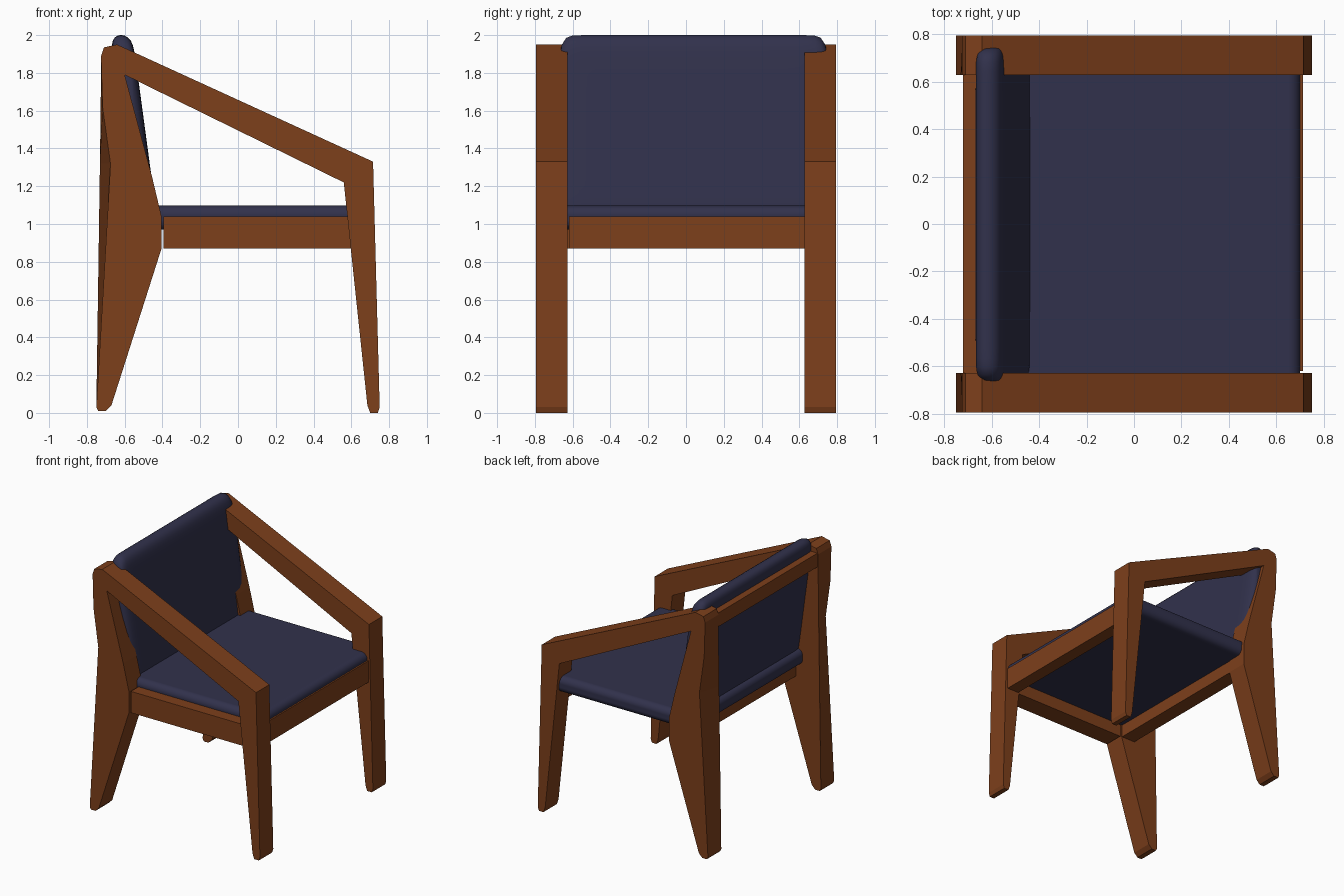
import bpy, bmesh, math

cube = bpy.data.objects.get("Cube")
if cube:
    bpy.data.objects.remove(cube, do_unlink=True)


def material(name, rgb):
    m = bpy.data.materials.new(name)
    m.use_nodes = True
    m.diffuse_color = (*rgb, 1)
    m.node_tree.nodes["Principled BSDF"].inputs["Base Color"].default_value = (*rgb, 1)
    return m


WOOD = material("warm brown wood", (0.205, 0.05, 0.011))
FABRIC = material("navy fabric", (0.031, 0.031, 0.072))


def loft(name, rings, mat, smooth=False):
    """Join rings of equal point count and cap both ends."""
    bm = bmesh.new()
    loops = [[bm.verts.new(p) for p in ring] for ring in rings]
    n = len(loops[0])
    for a, b in zip(loops, loops[1:]):
        for i in range(n):
            j = (i + 1) % n
            bm.faces.new((a[i], a[j], b[j], b[i]))
    bm.faces.new(loops[0])
    bm.faces.new(loops[-1])
    bmesh.ops.recalc_face_normals(bm, faces=bm.faces)
    mesh = bpy.data.meshes.new(name)
    bm.to_mesh(mesh)
    bm.free()
    mesh.materials.append(mat)
    obj = bpy.data.objects.new(name, mesh)
    bpy.context.collection.objects.link(obj)
    if smooth:
        bpy.ops.object.select_all(action="DESELECT")
        obj.select_set(True)
        bpy.context.view_layer.objects.active = obj
        bpy.ops.object.shade_smooth_by_angle(angle=math.radians(100))
    return obj


def box(name, x, y, z, mat, bevel=0):
    rings = [[(x[0], v, z[0]), (x[1], v, z[0]), (x[1], v, z[1]), (x[0], v, z[1])] for v in y]
    obj = loft(name, rings, mat, bevel > 0)
    if bevel:
        mod = obj.modifiers.new("soft edges", "BEVEL")
        mod.width = bevel
        mod.segments = 6
        mod.harden_normals = True


# Side frames: back leg, sloping arm and front leg in one outline
front_outline = [
    (-0.74, 0.01), (-0.70, 0.01), (-0.67, 0.04), (-0.405, 0.87), (-0.405, 1.04),
    (-0.455, 1.25), (-0.60, 1.79), (0.56, 1.22), (0.685, 0.04), (0.70, 0),
    (0.74, 0), (0.75, 0.03), (0.715, 1.33), (-0.64, 1.95), (-0.71, 1.935)]
# The rear edge is hollowed on the outside and straight on the inside
outer_rear = [(-0.725, 1.89), (-0.717, 1.62), (-0.675, 1.32), (-0.75, 0.03)]
inner_rear = [(-0.725, 1.89), (-0.727, 1.62), (-0.731, 1.32), (-0.75, 0.03)]
for side, s in (("right", -1), ("left", 1)):
    rings = [[(x, s * y, z) for x, z in front_outline + rear]
             for y, rear in ((0.795, outer_rear), (0.627, inner_rear))]
    loft(side + "_side_frame", rings, WOOD)

# Rails
box("front_rail", (0.61, 0.712), (-0.62, 0.63), (0.87, 1.04), WOOD)
box("side_rail", (-0.395, 0.60), (-0.785, -0.63), (0.87, 1.04), WOOD)
box("back_rail", (-0.53, -0.41), (-0.63, 0.63), (0.87, 1.02), WOOD)
box("top_rail", (-0.72, -0.63), (-0.63, 0.63), (1.79, 1.90), WOOD)

# Seat pad, its sides running into the frames
box("seat_cushion", (-0.59, 0.70), (-0.69, 0.77), (0.97, 1.097), FABRIC, 0.05)


# Leaning back pad with rounded rim, its sides running into the frames
def rim(t, power):
    return math.sqrt(1 - abs(t) ** power)


def spread(count):
    return [-0.999 * math.cos(math.pi * i / count) for i in range(count + 1)]


rings = []
for t in spread(32):
    ring = []
    for face, heights in ((1, spread(28)), (-1, spread(28)[::-1])):
        for v in heights:
            z = 1.51 + 0.49 * v * rim(t, 36)
            x = -0.495 - 0.135 * (z - 1.08) + face * 0.06 * rim(v, 16) * rim(t, 24)
            ring.append((x, 0.04 + 0.73 * t, z))
    rings.append(ring)
loft("back_cushion", rings, FABRIC, True)
